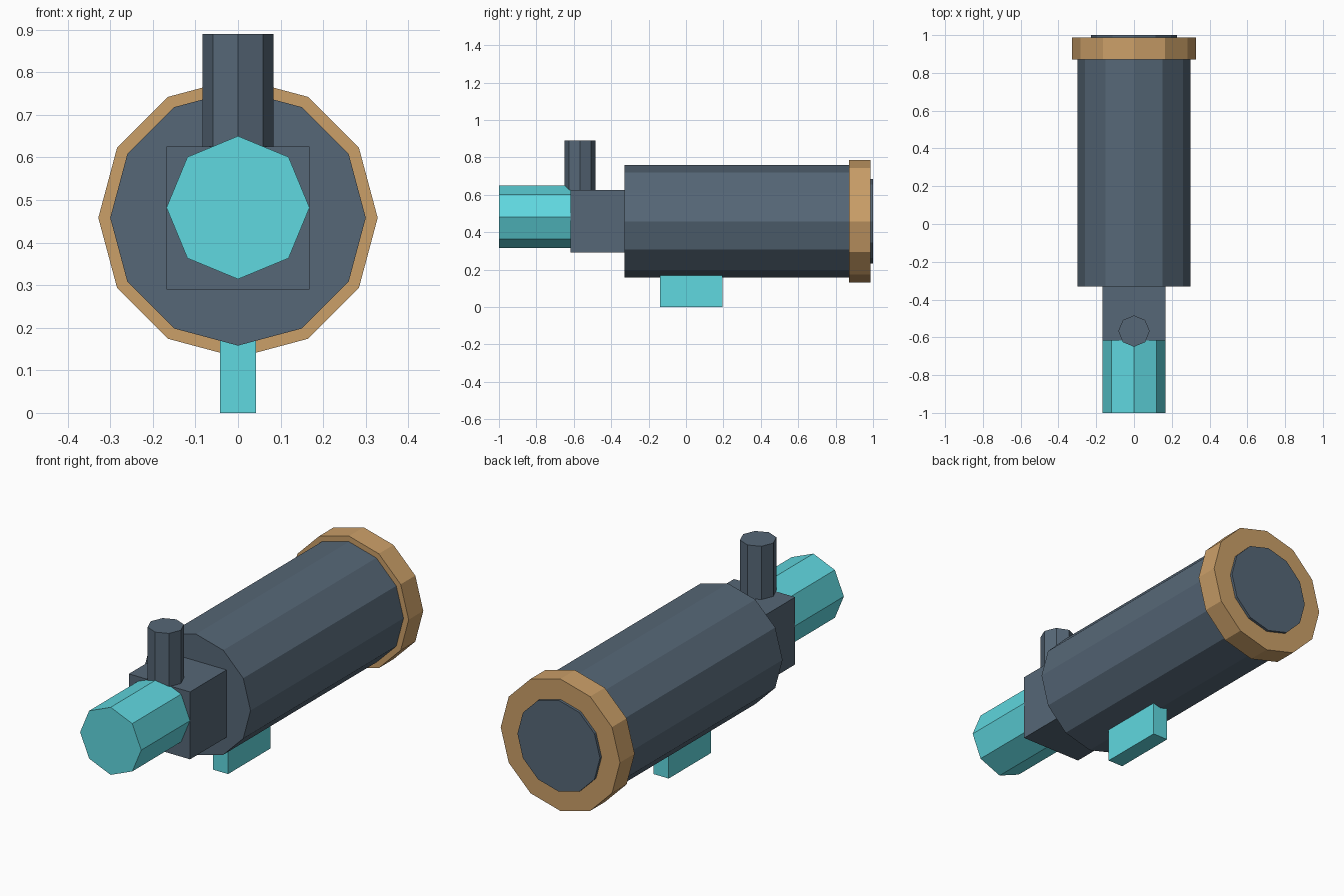
import bpy
from math import pi

if "Cube" in bpy.data.objects:
    bpy.data.objects.remove(bpy.data.objects["Cube"])


def material(name, rgb):
    m = bpy.data.materials.new(name)
    m.diffuse_color = (*rgb, 1)
    m.use_nodes = True
    m.node_tree.nodes["Principled BSDF"].inputs["Base Color"].default_value = m.diffuse_color
    return m


slate = material("slate", (0.093, 0.136, 0.184))
cyan = material("cyan", (0.117, 0.686, 0.745))
tan = material("tan", (0.60, 0.35, 0.14))


def finish(name, mat):
    ob = bpy.context.object
    ob.name = name
    ob.data.materials.append(mat)
    bpy.ops.object.transform_apply(location=False, rotation=True, scale=True)


def tube(name, mat, sides, radius, z, y0, y1):
    """Closed prism lying along y."""
    bpy.ops.mesh.primitive_cylinder_add(
        vertices=sides, radius=radius, depth=y1 - y0,
        location=(0, (y0 + y1) / 2, z), rotation=(pi / 2, 0, 0))
    finish(name, mat)


def box(name, mat, half_x, y0, y1, z0, z1):
    bpy.ops.mesh.primitive_cube_add(size=1, location=(0, (y0 + y1) / 2, (z0 + z1) / 2))
    bpy.context.object.scale = (2 * half_x, y1 - y0, z1 - z0)
    finish(name, mat)


# Main barrel, front rim and lens
tube("barrel", slate, 12, 0.30, 0.458, -0.33, 0.93)
tube("lens_rim", tan, 12, 0.328, 0.458, 0.872, 0.987)
tube("lens", slate, 12, 0.227, 0.458, 0.95, 1.0)

# Rear housing and eyepiece
box("rear_housing", slate, 0.168, -0.617, -0.32, 0.29, 0.625)
tube("eyepiece", cyan, 8, 0.168, 0.482, -1.0, -0.60)

# Upright adjustment knob
bpy.ops.mesh.primitive_cylinder_add(
    vertices=8, radius=0.083, depth=0.28, location=(0, -0.567, 0.75))
finish("adjustment_knob", slate)

# Mounting foot under the barrel
box("mounting_foot", cyan, 0.042, -0.138, 0.196, 0.0, 0.18)
